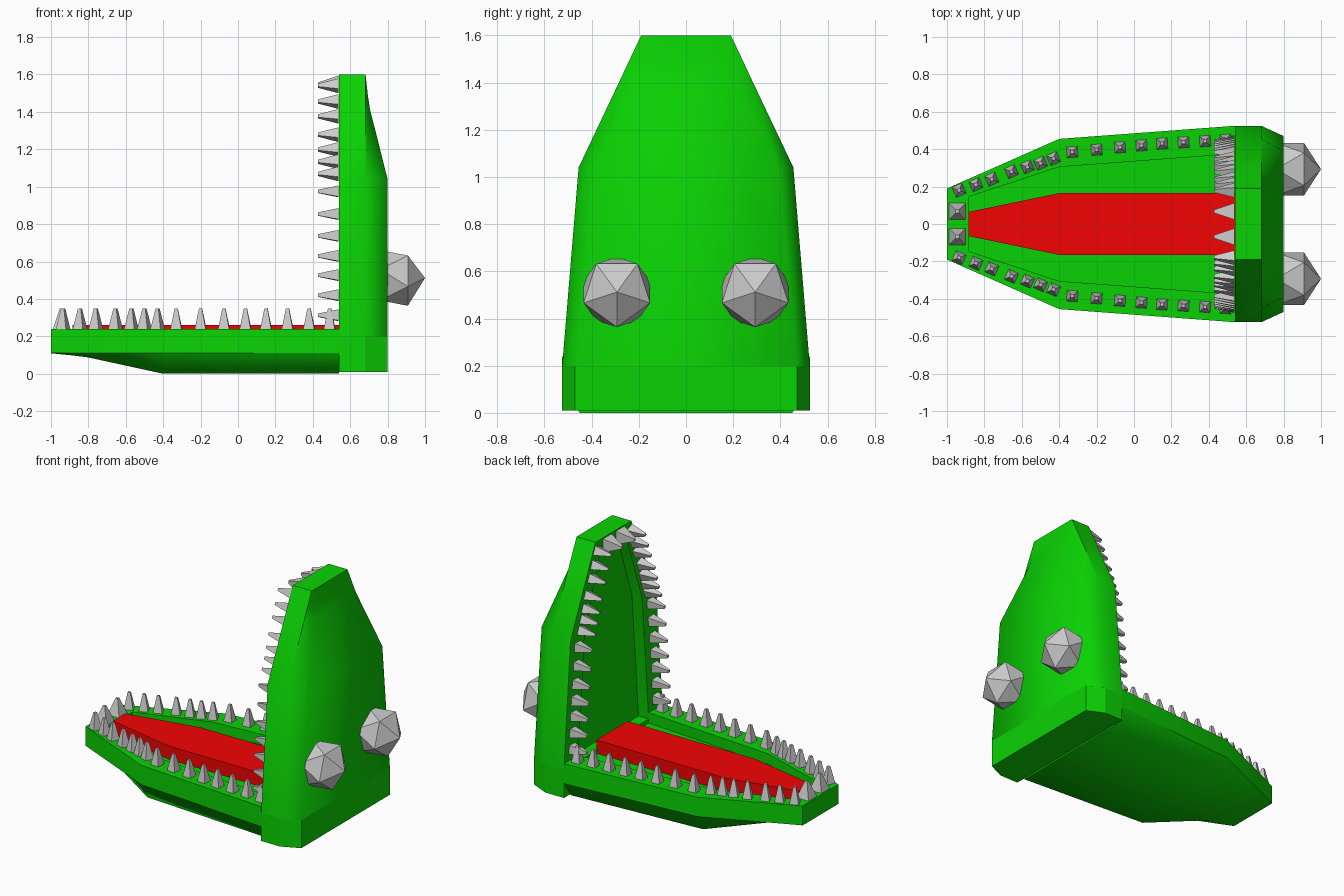
import bpy, bmesh, math
from mathutils import Matrix, Vector

if "Cube" in bpy.data.objects:
    bpy.data.objects.remove(bpy.data.objects["Cube"])


def material(name, rgb):
    m = bpy.data.materials.new(name)
    m.diffuse_color = (*rgb, 1)
    m.use_nodes = True
    m.node_tree.nodes["Principled BSDF"].inputs["Base Color"].default_value = m.diffuse_color
    return m


GREEN = material("green", (0.003, 0.65, 0.001))
RED = material("red", (0.9, 0.001, 0.001))


def finish(bm, name, mat=None, smooth=None):
    bmesh.ops.remove_doubles(bm, verts=bm.verts, dist=0.0005)
    bmesh.ops.recalc_face_normals(bm, faces=bm.faces)
    me = bpy.data.meshes.new(name)
    bm.to_mesh(me)
    bm.free()
    ob = bpy.data.objects.new(name, me)
    bpy.context.collection.objects.link(ob)
    if mat:
        me.materials.append(mat)
    if smooth:
        bpy.ops.object.select_all(action='DESELECT')
        ob.select_set(True)
        bpy.context.view_layer.objects.active = ob
        bpy.ops.object.shade_smooth_by_angle(angle=math.radians(smooth))
    return ob


def loft(name, rings, mat, smooth=None, crease=(), crease_rows=99):
    bm = bmesh.new()
    rows = [[bm.verts.new(p) for p in r] for r in rings]
    n = len(rows[0])
    for a, b in zip(rows, rows[1:]):
        for i in range(n):
            j = (i + 1) % n
            bm.faces.new((a[i], a[j], b[j], b[i]))
    for row in (rows[0], rows[-1]):
        for e in bm.faces.new(row).edges:
            e.smooth = False
    for a, b in list(zip(rows, rows[1:]))[:crease_rows]:
        for i in crease:
            bm.edges.get((a[i], b[i])).smooth = False
    return finish(bm, name, mat, smooth)


# Jaw space: u along the jaw from its tip, v sideways, w depth below the rim
def lower(u, v, w):
    return Vector((u, v, 0.24 - w))


def upper(u, v, w):
    return Vector((0.54 + 1.083 * w, v, 1.6 - 0.933 * (u + 1)))


def jaw(name, place, end, end_width, crease_rows):
    # u, inner half width, cavity depth, outer half width, back half width, back depth
    stations = [
        (-1.0, 0.10, 0, 0.19, 0.165, 0.131),
        (-0.885, 0.145, 0, 0.241, 0.185, 0.142),
        (-0.885, 0.145, 0.07, 0.241, 0.185, 0.142),
        (-0.8, 0.173, 0.07, 0.278, 0.21, 0.153),
        (-0.4, 0.305, 0.07, 0.455, 0.39, 0.24),
        (end, 0.375, 0.07, 0.525, end_width, 0.24),
    ]
    rings = []
    for u, inn, d, out, by, bw in stations:
        half = [(inn, d), (inn, 0), (out, 0), (out, 0.13), (by, bw)]
        full = half + [(-v, w) for v, w in reversed(half)]
        rings.append([place(u, v, w) for v, w in full])
    return loft(name, rings, GREEN, 70, (3, 6), crease_rows)


jaw("lower_jaw", lower, 0.54, 0.45, 5)
jaw("upper_jaw", upper, 0.505, 0.47, 4)

# Hinge block joining the jaws
plan = [(0.54, 0.525), (0.68, 0.525), (0.80, 0.47)]
plan += [(x, -y) for x, y in reversed(plan)]
loft("hinge_block", [[(x, y, z) for x, y in plan] for z in (0.01, 0.197)], GREEN)

# Tongue
loft("tongue", [[(x, s * y, z) for s, z in ((1, 0.17), (1, 0.26), (-1, 0.26), (-1, 0.17))]
                for x, y in ((-0.884, 0.065), (-0.4, 0.165), (0.55, 0.165))], RED)

# Teeth: tapered four-sided spikes along each rim, turned to follow its edge
TEETH = [(-0.935, 0.18), (-0.845, 0.21), (-0.76, 0.24), (-0.655, 0.28), (-0.57, 0.305),
         (-0.50, 0.325), (-0.43, 0.35), (-0.33, 0.385), (-0.20, 0.397), (-0.075, 0.41),
         (0.04, 0.42), (0.15, 0.43), (0.265, 0.437), (0.38, 0.443), (0.49, 0.45)]


def teeth(name, place, rot, spots, turn):
    bm = bmesh.new()
    sized = [(u, v, 0.042, 0.42 if u < -0.4 else 0.07) for u, v in spots]
    sized.append((-0.945, 0.068, 0.064, 0))
    for u, v, r, a in sized:
        for s in (1, -1):
            m = (Matrix.Translation(place(u, s * v, -0.053)) @ rot
                 @ Matrix.Rotation(math.pi / 4 + s * turn * a, 4, 'Z'))
            bmesh.ops.create_cone(bm, cap_ends=True, segments=4, radius1=r,
                                  radius2=0.012, depth=0.11, matrix=m)
    finish(bm, name)


teeth("lower_teeth", lower, Matrix.Identity(4), TEETH, 1)
teeth("upper_teeth", upper, Matrix.Rotation(-math.pi / 2, 4, 'Y'), TEETH[:-1], -1)

# Eyes: faceted balls with one corner pointing backwards
for side, s in (("left", 1), ("right", -1)):
    bm = bmesh.new()
    bmesh.ops.create_icosphere(bm, subdivisions=1, radius=0.166,
                               matrix=Matrix.Translation((0.834, s * 0.293, 0.512))
                               @ Matrix.Rotation(math.pi / 2, 4, 'Y'))
    finish(bm, side + "_eye")
